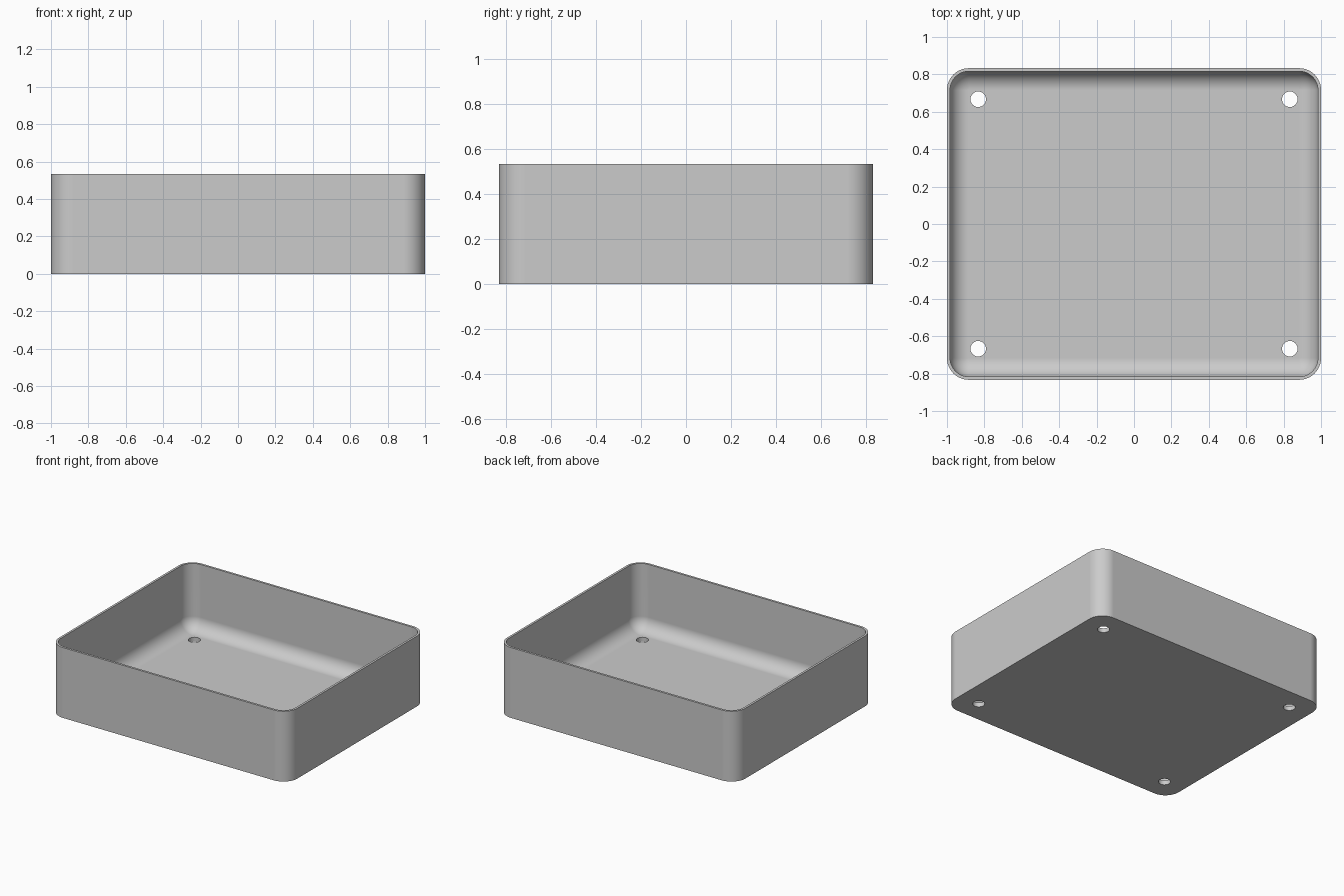
import bpy, bmesh
from math import sin, cos, pi

cube = bpy.data.objects.get("Cube")
if cube:
    bpy.data.objects.remove(cube, do_unlink=True)

# Overall sizes
HALF_X, HALF_Y, HEIGHT = 1.0, 0.833, 0.533
WALL, FLOOR, FILLET = 0.0167, 0.033, 0.1
CORNER = WALL + FILLET
HOLE_X, HOLE_Y, HOLE_R = 0.833, 0.667, 0.0417
STEPS = 12

grey = bpy.data.materials.new("plain grey")
grey.use_nodes = True
colour = (0.6, 0.6, 0.6, 1)
grey.diffuse_color = colour
grey.node_tree.nodes["Principled BSDF"].inputs["Base Color"].default_value = colour


def ring(bm, inset, z):
    """Rounded rectangle of vertices, moved inwards by inset."""
    radius = max(CORNER - inset, 0)
    verts = []
    for quarter, (sx, sy) in enumerate([(1, 1), (-1, 1), (-1, -1), (1, -1)]):
        cx = sx * (HALF_X - inset - radius)
        cy = sy * (HALF_Y - inset - radius)
        for i in range(STEPS + 1):
            a = (quarter + i / STEPS) * pi / 2
            verts.append(bm.verts.new((cx + radius * cos(a), cy + radius * sin(a), z)))
    return verts


# Tray shell: outside, rim, inside wall, rounded join to the floor
profile = [(0, 0), (0, HEIGHT), (WALL, HEIGHT)]
for i in range(STEPS + 1):
    a = i / STEPS * pi / 2
    profile.append((WALL + FILLET * (1 - cos(a)), FLOOR + FILLET * (1 - sin(a))))

bm = bmesh.new()
rings = [ring(bm, inset, z) for inset, z in profile]
for low, high in zip(rings, rings[1:]):
    for i in range(len(low)):
        j = (i + 1) % len(low)
        bm.faces.new((low[i], low[j], high[j], high[i]))
bm.faces.new(rings[0][::-1])
bm.faces.new(rings[-1])
bmesh.ops.remove_doubles(bm, verts=bm.verts, dist=0.0001)
bmesh.ops.recalc_face_normals(bm, faces=bm.faces)
mesh = bpy.data.meshes.new("tray")
bm.to_mesh(mesh)
bm.free()
mesh.materials.append(grey)
tray = bpy.data.objects.new("tray", mesh)
bpy.context.collection.objects.link(tray)

# Screw holes through the floor corners
bpy.ops.object.select_all(action='DESELECT')
bpy.context.view_layer.objects.active = tray
tray.select_set(True)
for sx in (-1, 1):
    for sy in (-1, 1):
        bpy.ops.mesh.primitive_cylinder_add(
            vertices=32, radius=HOLE_R, depth=0.2,
            location=(sx * HOLE_X, sy * HOLE_Y, 0))
        cutter = bpy.context.object
        cutter.name = "hole_cutter"
        cutter.hide_render = True
        cutter.data.materials.append(grey)
        cutter.select_set(False)
        tray.select_set(True)
        bpy.context.view_layer.objects.active = tray
        cut = tray.modifiers.new("hole", 'BOOLEAN')
        cut.operation = 'DIFFERENCE'
        cut.solver = 'EXACT'
        cut.object = cutter
        bpy.ops.object.modifier_apply(modifier=cut.name)
        bpy.data.objects.remove(cutter, do_unlink=True)

# Smooth curves with crisp rim and base edges
bpy.ops.object.shade_smooth_by_angle(angle=pi / 6)
weighted = tray.modifiers.new("even shading", 'WEIGHTED_NORMAL')
weighted.keep_sharp = True
